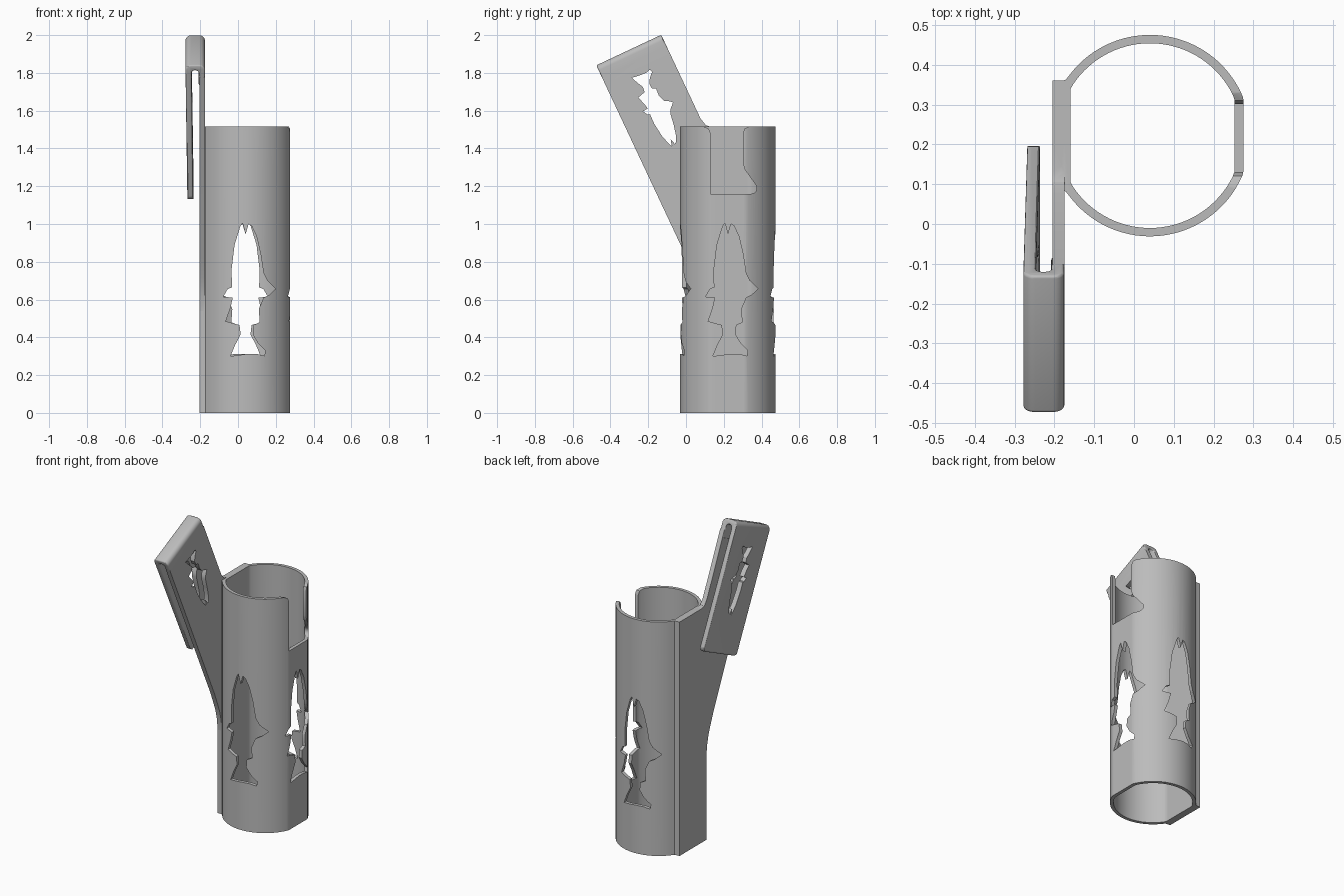
import bpy, bmesh
from math import sin, cos, pi, radians
from mathutils import Vector as V

if "Cube" in bpy.data.objects:
    bpy.data.objects.remove(bpy.data.objects["Cube"])

grey = bpy.data.materials.new("plain grey")
grey.use_nodes = True
colour = (0.5, 0.5, 0.5, 1)
grey.diffuse_color = colour
grey.node_tree.nodes["Principled BSDF"].inputs["Base Color"].default_value = colour

X, Y, Z = V((1, 0, 0)), V((0, 1, 0)), V((0, 0, 1))


def prism(name, pts, origin, u, v, w):
    """Extrude a 2D outline lying in the u, v plane along w."""
    bm = bmesh.new()
    face = bm.faces.new([bm.verts.new(origin + u * a + v * b) for a, b in pts])
    ext = bmesh.ops.extrude_face_region(bm, geom=[face])
    verts = [g for g in ext["geom"] if isinstance(g, bmesh.types.BMVert)]
    bmesh.ops.translate(bm, verts=verts, vec=w)
    bmesh.ops.recalc_face_normals(bm, faces=bm.faces)
    mesh = bpy.data.meshes.new(name)
    bm.to_mesh(mesh)
    bm.free()
    mesh.materials.append(grey)
    ob = bpy.data.objects.new(name, mesh)
    bpy.context.collection.objects.link(ob)
    return ob


def apply(ob, mod):
    bpy.context.view_layer.objects.active = ob
    bpy.ops.object.modifier_apply(modifier=mod.name)


def combine(ob, other, operation):
    mod = ob.modifiers.new("combine", "BOOLEAN")
    mod.operation, mod.solver, mod.object = operation, "EXACT", other
    apply(ob, mod)
    bpy.data.objects.remove(other)


def arc(cx, cy, r, start, end, n=6):
    return [(cx + r * cos(radians(start + (end - start) * i / n)),
             cy + r * sin(radians(start + (end - start) * i / n))) for i in range(n + 1)]


# Fish outline: across, up from the tail
fish = [(-.027, .69), (-.016, .705), (-.004, .66), (0, .645), (.006, .665), (.016, .7),
        (.032, .69), (.058, .635), (.08, .54), (.095, .44), (.115, .4), (.16, .357),
        (.125, .325), (.095, .31), (.07, .25), (.075, .18), (.042, .165), (.038, .115),
        (.065, .07), (.105, .03), (.1, .002), (.06, .012), (.01, .012), (-.08, 0),
        (-.055, .06), (-.026, .115), (-.032, .165), (-.105, .185), (-.08, .255),
        (-.068, .31), (-.118, .315), (-.095, .355), (-.072, .365), (-.074, .46),
        (-.058, .59)]

# Tube with a flat back plate on the clip side and a flat on the other side
axis = V((.04, .222, 0))
height = 1.515
outer = [(min(a, .235), b) for a, b in arc(0, 0, .253, -143, 143, 90)]
edge = [(-.212, .14), (-.222, .138), (-.245, .138)]
outer += edge + [(a, -b) for a, b in reversed(edge)]
inner = [(max(-.2, min(a, .213)), b) for a, b in arc(0, 0, .232, 0, 356.25, 95)]
holder = prism("tube_holder", outer, axis, X, Y, Z * height)
combine(holder, prism("bore", inner, axis - Z * .1, X, Y, Z * 2), "DIFFERENCE")

# Hooked notch in the rim
notch = [(.09, 1.6), (.095, 1.515), (.12, 1.505), (.13, 1.48), (.13, 1.16)]
notch += arc(.345, 1.19, .03, -90, 30) + [(.31, 1.29), (.302, 1.32), (.302, 1.48),
                                        (.31, 1.505), (.33, 1.515), (.335, 1.6)]
combine(holder, prism("notch", notch, V((.15, 0, 0)), Y, Z, X * .3), "DIFFERENCE")

# Fish windows on three sides
for u, w in ((X, -Y), (Y, X), (-X, Y)):
    cutter = prism("fish_window", fish, axis + Z * .3 + w * .1, u, Z, w * .3)
    combine(holder, cutter, "DIFFERENCE")

# Clip frame: "down" runs along the tilted arm, "across" spans its width
down, across = V((0, .425, -.905)), V((0, .905, .425))
corner = V((0, -.475, 1.84))
width = .38

# Folded clip: bend and free outer leg
bend = [(-.175, .12)] + arc(-.205, .03, .03, 0, -90) + arc(-.248, .03, .03, -90, -180)
bend += [(-.268, .785), (-.262, .795), (-.242, .795), (-.236, .785), (-.246, .06)]
bend += arc(-.227, .05, .019, 180, 360) + [(-.208, .12)]
clip = prism("clip", bend, corner, X, down, across * width)
bevel = clip.modifiers.new("soft", "BEVEL")
bevel.width, bevel.segments, bevel.limit_method = .008, 3, "ANGLE"
bevel.angle_limit = radians(50)
apply(clip, bevel)

# Round the free corners of the outer leg
for side in (0, 1):
    r = .035
    c = r if side == 0 else width - r
    e = 0 if side == 0 else width
    pts = arc(c, .796 - r, r, 180 * (1 - side), 90)
    pts += [(c, .85), (e - .05 + .1 * side, .85), (e - .05 + .1 * side, .796 - r)]
    combine(clip, prism("corner_trim", pts, corner - X * .35, across, down, X * .3), "DIFFERENCE")


# Arm from the clip down to the back plate
def on_arm(a, s):
    p = corner + across * a + down * s
    return p.y, p.z


arm_pts = [on_arm(0, .07), on_arm(0, 1.14), (.045, .72), (.063, .67), (.077, .61),
           (.084, .54), (.1, .54), (.2, .8), (.2, height), (.13, height), (.105, 1.523),
           on_arm(width, .49), on_arm(width, .07)]
arm = prism("arm", arm_pts, V((-.205, 0, 0)), Y, Z, X * .03)
combine(clip, arm, "UNION")

# Small fish window through both legs of the clip
start = corner + across * width / 2 + down * .14 - X * .4
combine(clip, prism("small_fish", fish, start, across * .59, down * .59, X * .35), "DIFFERENCE")

# Join into a single body
combine(holder, clip, "UNION")
bpy.ops.object.select_all(action="DESELECT")
holder.select_set(True)
bpy.context.view_layer.objects.active = holder
bpy.ops.object.shade_smooth_by_angle(angle=radians(30))
